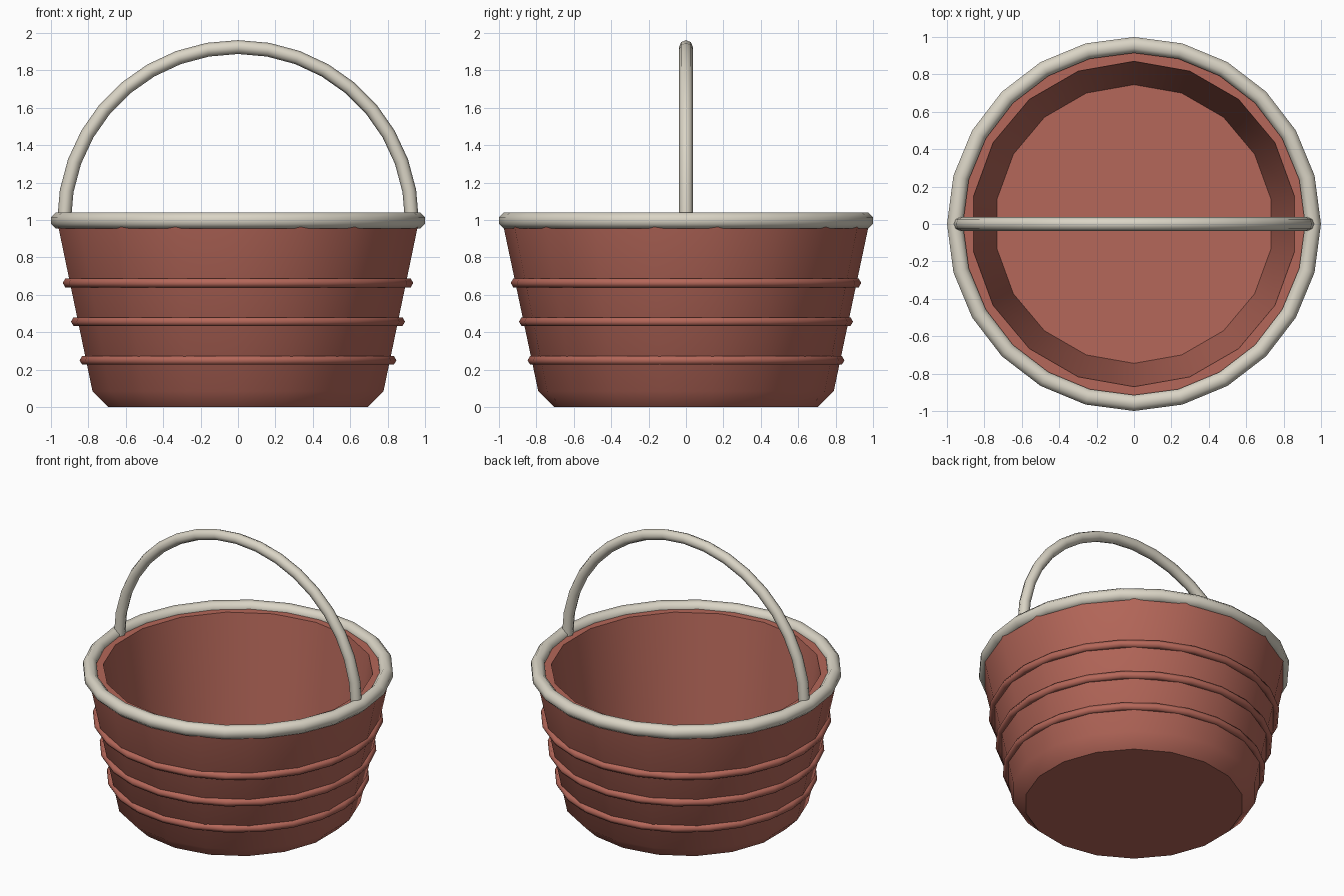
import bpy, bmesh
from math import sin, cos, pi, radians

cube = bpy.data.objects.get("Cube")
if cube:
    bpy.data.objects.remove(cube, do_unlink=True)


def material(name, rgb):
    mat = bpy.data.materials.new(name)
    mat.use_nodes = True
    mat.diffuse_color = (*rgb, 1)
    mat.node_tree.nodes["Principled BSDF"].inputs["Base Color"].default_value = (*rgb, 1)
    return mat


RED = material("clay red", (0.46, 0.135, 0.10))
CREAM = material("warm cream", (0.70, 0.66, 0.56))


def finish(name, bm, mat, angle):
    bmesh.ops.recalc_face_normals(bm, faces=bm.faces)
    mesh = bpy.data.meshes.new(name)
    bm.to_mesh(mesh)
    bm.free()
    mesh.materials.append(mat)
    mesh.shade_smooth()
    mesh.set_sharp_from_angle(angle=radians(angle))
    obj = bpy.data.objects.new(name, mesh)
    bpy.context.collection.objects.link(obj)
    return obj


def skin(bm, rings, closed):
    """Bridge successive rings of vertices with quads."""
    n = len(rings[0])
    for i in range(len(rings) if closed else len(rings) - 1):
        a, b = rings[i], rings[(i + 1) % len(rings)]
        for j in range(n):
            k = (j + 1) % n
            bm.faces.new((a[j], a[k], b[k], b[j]))


def lathe(name, profile, segments, mat, angle, ring=False):
    """Turn an (r, z) profile about z; ring joins its ends, otherwise they are capped."""
    bm = bmesh.new()
    rings = []
    for r, z in profile:
        turns = [pi / 2 + 2 * pi * s / segments for s in range(segments)]
        rings.append([bm.verts.new((r * cos(t), r * sin(t), z)) for t in turns])
    skin(bm, rings, ring)
    if not ring:
        bm.faces.new(rings[0])
        bm.faces.new(rings[-1])
    return finish(name, bm, mat, angle)


def hoop(name, radius, z, thick, sides, mat, twist=0.0):
    """Ring with a round section."""
    turns = [twist + 2 * pi * i / sides for i in range(sides)]
    section = [(radius + thick * cos(t), z + thick * sin(t)) for t in turns]
    return lathe(name, section, 24, mat, 80, ring=True)


# Tub: chamfered foot, flared wall, flat lip, hollow inside
lathe("tub", [(0.705, 0), (0.79, 0.085), (0.983, 1.0), (0.87, 1.0), (0.745, 0.09)],
      18, RED, 40)

# Raised bands around the wall
for label, radius, z in (("lower", 0.82, 0.25), ("middle", 0.866, 0.457), ("upper", 0.91, 0.664)):
    hoop(label + "_band", radius, z, 0.027, 6, RED)

# Rolled rim
hoop("rim", 0.957, 0.998, 0.046, 8, CREAM, pi / 8)

# Arched handle
bm = bmesh.new()
STEPS, SIDES, TUBE, ARC = 18, 8, 0.037, 0.93
arch = []
for i in range(STEPS + 1):
    a = pi * i / STEPS
    ring = []
    for j in range(SIDES):
        t = 2 * pi * j / SIDES
        r = ARC + TUBE * cos(t)
        ring.append(bm.verts.new((r * cos(a), TUBE * sin(t), 0.995 + r * sin(a))))
    arch.append(ring)
skin(bm, arch, False)
bm.faces.new(arch[0])
bm.faces.new(arch[-1])
finish("handle", bm, CREAM, 60)
